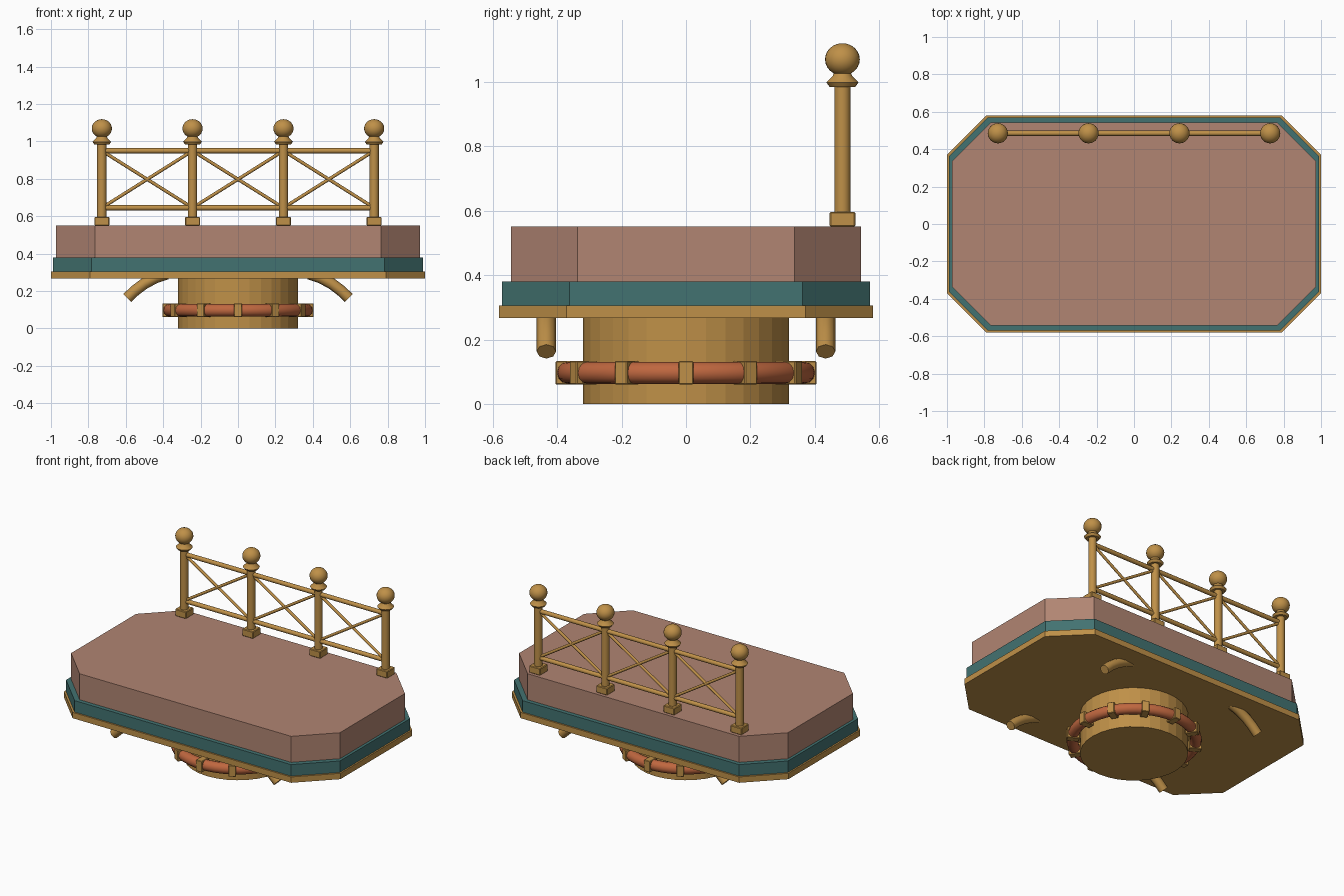
import bpy, bmesh, math
from mathutils import Vector, Matrix

if "Cube" in bpy.data.objects:
    bpy.data.objects.remove(bpy.data.objects["Cube"], do_unlink=True)


def make_material(name, rgb):
    m = bpy.data.materials.new(name)
    m.use_nodes = True
    m.diffuse_color = (*rgb, 1)
    m.node_tree.nodes["Principled BSDF"].inputs["Base Color"].default_value = (*rgb, 1)
    return m


BRASS = make_material("brass", (0.52, 0.28, 0.065))
TEAL = make_material("teal", (0.055, 0.17, 0.165))
CLAY = make_material("dusty_clay", (0.44, 0.235, 0.17))
COPPER = make_material("copper", (0.52, 0.135, 0.05))


def finish(name, bm, mat, smooth=None):
    bmesh.ops.recalc_face_normals(bm, faces=bm.faces)
    me = bpy.data.meshes.new(name)
    bm.to_mesh(me)
    bm.free()
    me.materials.append(mat)
    ob = bpy.data.objects.new(name, me)
    bpy.context.collection.objects.link(ob)
    if smooth:
        bpy.ops.object.select_all(action="DESELECT")
        ob.select_set(True)
        bpy.context.view_layer.objects.active = ob
        bpy.ops.object.shade_smooth_by_angle(angle=math.radians(smooth))
    return ob


def slab(name, hx, hy, cut, z0, z1, mat):
    """Rectangular slab with its four corners cut off."""
    bm = bmesh.new()
    quarter = [(hx, hy - cut), (hx - cut, hy)]
    ring = quarter + [(-x, y) for x, y in quarter[::-1]]
    ring += [(-x, -y) for x, y in ring]
    face = bm.faces.new([bm.verts.new((x, y, z0)) for x, y in ring])
    top = bmesh.ops.extrude_face_region(bm, geom=[face])["geom"]
    verts = [v for v in top if isinstance(v, bmesh.types.BMVert)]
    bmesh.ops.translate(bm, verts=verts, vec=(0, 0, z1 - z0))
    return finish(name, bm, mat)


def rod(name, a, b, r, mat, sides=12, smooth=None):
    a, b = Vector(a), Vector(b)
    d = b - a
    bm = bmesh.new()
    mtx = Matrix.Translation((a + b) / 2) @ d.to_track_quat("Z", "Y").to_matrix().to_4x4()
    bmesh.ops.create_cone(bm, cap_ends=True, segments=sides, radius1=r, radius2=r,
                          depth=d.length, matrix=mtx)
    return finish(name, bm, mat, smooth)


def box(name, centre, size, angle, mat, bevel):
    bm = bmesh.new()
    mtx = (Matrix.Rotation(angle, 4, "Z") @ Matrix.Translation(centre)
           @ Matrix.Diagonal((*size, 1)))
    bmesh.ops.create_cube(bm, size=1, matrix=mtx)
    bmesh.ops.bevel(bm, geom=bm.edges[:], offset=bevel, segments=1, affect="EDGES")
    return finish(name, bm, mat)


def lathe(name, profile, x, y, mat, steps, smooth):
    bm = bmesh.new()
    vs = [bm.verts.new((r, 0, z)) for r, z in profile]
    es = [bm.edges.new(p) for p in zip(vs, vs[1:])]
    bmesh.ops.spin(bm, geom=vs + es, cent=(0, 0, 0), axis=(0, 0, 1),
                   angle=math.tau, steps=steps)
    bmesh.ops.remove_doubles(bm, verts=bm.verts, dist=0.0005)
    bmesh.ops.translate(bm, verts=bm.verts, vec=(x, y, 0))
    return finish(name, bm, mat, smooth)


# Platform layers
slab("base_plate", 1.0, 0.58, 0.21, 0.267, 0.305, BRASS)
slab("teal_band", 0.99, 0.57, 0.208, 0.305, 0.38, TEAL)
slab("deck", 0.972, 0.543, 0.207, 0.38, 0.55, CLAY)

# Drum with a clamped ring around it
rod("drum", (0, 0, 0), (0, 0, 0.27), 0.32, BRASS, 32)
RING_R, RING_Z, TUBE = 0.367, 0.097, 0.034
tube = [(RING_R + TUBE * math.cos(i * math.tau / 12),
         RING_Z + TUBE * math.sin(i * math.tau / 12)) for i in range(13)]
lathe("ring", tube, 0, 0, COPPER, 48, 40)
for i in range(12):
    box(f"ring_clamp_{i + 1}", (RING_R, 0, RING_Z), (0.075, 0.045, 0.073),
        i * math.tau / 12, BRASS, 0.003)

# Curved brackets under the plate
for sx, side in ((1, "left"), (-1, "right")):
    for sy, end in ((-1, "front"), (1, "back")):
        cu = bpy.data.curves.new(f"{end}_{side}_bracket", "CURVE")
        cu.dimensions = "3D"
        cu.bevel_depth = 0.03
        cu.bevel_resolution = 2
        cu.use_fill_caps = True
        sp = cu.splines.new("POLY")
        path = [(0.38, 0.292), (0.44, 0.272), (0.5, 0.24), (0.55, 0.203), (0.592, 0.163)]
        sp.points.add(len(path) - 1)
        for p, (x, z) in zip(sp.points, path):
            p.co = (sx * x, sy * 0.433, z, 1)
        cu.materials.append(BRASS)
        bpy.context.collection.objects.link(bpy.data.objects.new(cu.name, cu))

# Railing posts with collar and ball
RAIL_Y, LOW, HIGH = 0.485, 0.645, 0.95
posts = [-0.728, -0.243, 0.243, 0.728]
collar = [(0, 0.984), (0.04, 0.984), (0.05, 0.998), (0.03, 1.018), (0.026, 1.03), (0, 1.03)]
ball = [(0.054 * math.sin(i * math.pi / 12), 1.069 - 0.05 * math.cos(i * math.pi / 12))
        for i in range(13)]
for i, x in enumerate(posts, 1):
    box(f"post_foot_{i}", (x, RAIL_Y, 0.573), (0.08, 0.08, 0.046), 0, BRASS, 0.004)
    rod(f"post_{i}", (x, RAIL_Y, 0.58), (x, RAIL_Y, 0.99), 0.025, BRASS, 16, 40)
    lathe(f"post_collar_{i}", collar, x, RAIL_Y, BRASS, 24, 30)
    lathe(f"post_ball_{i}", ball, x, RAIL_Y, BRASS, 24, 60)

# Rails and crossed braces
for i, (a, b) in enumerate(zip(posts, posts[1:]), 1):
    for name, z0, z1, r in (("lower_rail", LOW, LOW, 0.014), ("upper_rail", HIGH, HIGH, 0.014),
                            ("rising_brace", LOW, HIGH, 0.009),
                            ("falling_brace", HIGH, LOW, 0.009)):
        rod(f"{name}_{i}", (a, RAIL_Y, z0), (b, RAIL_Y, z1), r, BRASS, 12, 40)
